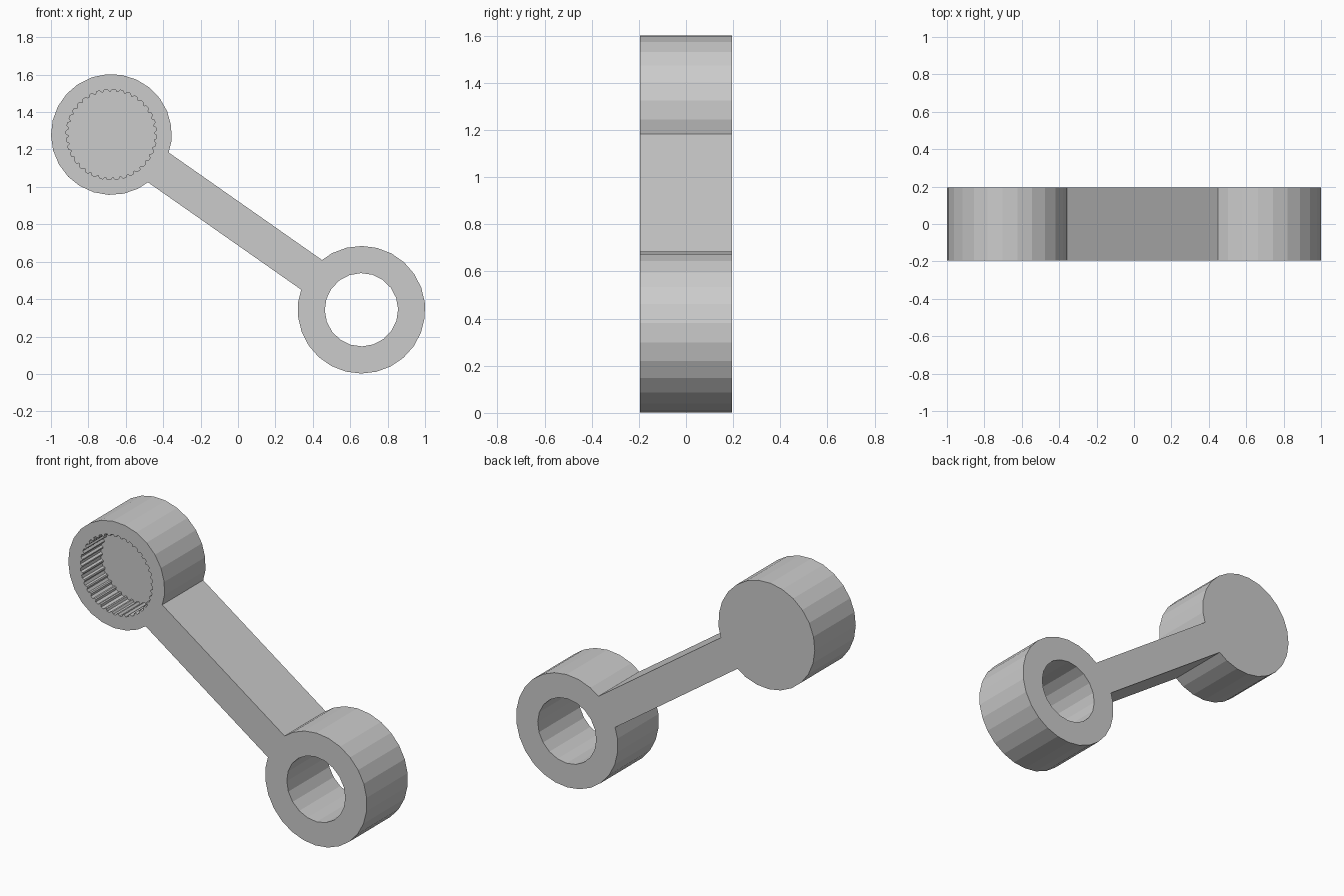
import bpy, bmesh, math
from mathutils import Vector

if "Cube" in bpy.data.objects:
    bpy.data.objects.remove(bpy.data.objects["Cube"], do_unlink=True)

HALF = 0.196                       # half thickness of the whole link
SOCKET = Vector((-0.677, 1.28))    # centres in x, z
RING = Vector((0.66, 0.343))
AXIS = (RING - SOCKET).normalized()
SIDE = Vector((-AXIS.y, AXIS.x))
TILT = math.atan2(AXIS.y, AXIS.x)

grey = bpy.data.materials.new("plain grey")
grey.use_nodes = True
colour = (0.6, 0.6, 0.6, 1)
grey.diffuse_color = colour
grey.node_tree.nodes["Principled BSDF"].inputs["Base Color"].default_value = colour


def circle(centre, radius, sides):
    return [centre + radius * Vector((math.cos(a), math.sin(a)))
            for a in (TILT + math.tau * i / sides for i in range(sides))]


def splines(centre, root, tip, teeth):
    """Closed outline with small trapezoid teeth pointing inwards."""
    points = []
    for i in range(teeth):
        for step, radius in ((0, root), (0.4, root), (0.6, tip), (0.8, tip)):
            a = TILT + math.tau * (i + step) / teeth
            points.append(centre + radius * Vector((math.cos(a), math.sin(a))))
    return points


def prism(name, outline, front=-HALF, back=HALF):
    bm = bmesh.new()
    face = bm.faces.new([bm.verts.new((p.x, front, p.y)) for p in outline])
    moved = bmesh.ops.extrude_face_region(bm, geom=[face])["geom"]
    bmesh.ops.translate(bm, vec=(0, back - front, 0),
                        verts=[v for v in moved if isinstance(v, bmesh.types.BMVert)])
    bmesh.ops.recalc_face_normals(bm, faces=bm.faces)
    mesh = bpy.data.meshes.new(name)
    bm.to_mesh(mesh)
    bm.free()
    mesh.materials.append(grey)
    obj = bpy.data.objects.new(name, mesh)
    bpy.context.collection.objects.link(obj)
    return obj


def combine(target, other, operation):
    mod = target.modifiers.new(operation.lower(), 'BOOLEAN')
    mod.operation = operation
    mod.solver = 'EXACT'
    mod.object = other
    bpy.context.view_layer.objects.active = target
    bpy.ops.object.modifier_apply(modifier=mod.name)
    bpy.data.objects.remove(other, do_unlink=True)


# Straight bar, ending inside the walls of both round ends
start, end = SOCKET + AXIS * 0.28, RING - AXIS * 0.27
width = SIDE * 0.097
link = prism("link_arm", [start - width, end - width, end + width, start + width])

# Round ends
combine(link, prism("socket_end", circle(SOCKET, 0.323, 25)), 'UNION')
combine(link, prism("ring_end", circle(RING, 0.341, 26)), 'UNION')

# Through hole, and toothed blind socket open at the front
combine(link, prism("hole_cutter", circle(RING, 0.196, 20), -0.3, 0.3), 'DIFFERENCE')
combine(link, prism("socket_cutter", splines(SOCKET, 0.242, 0.23, 36), -0.3, 0.0), 'DIFFERENCE')
